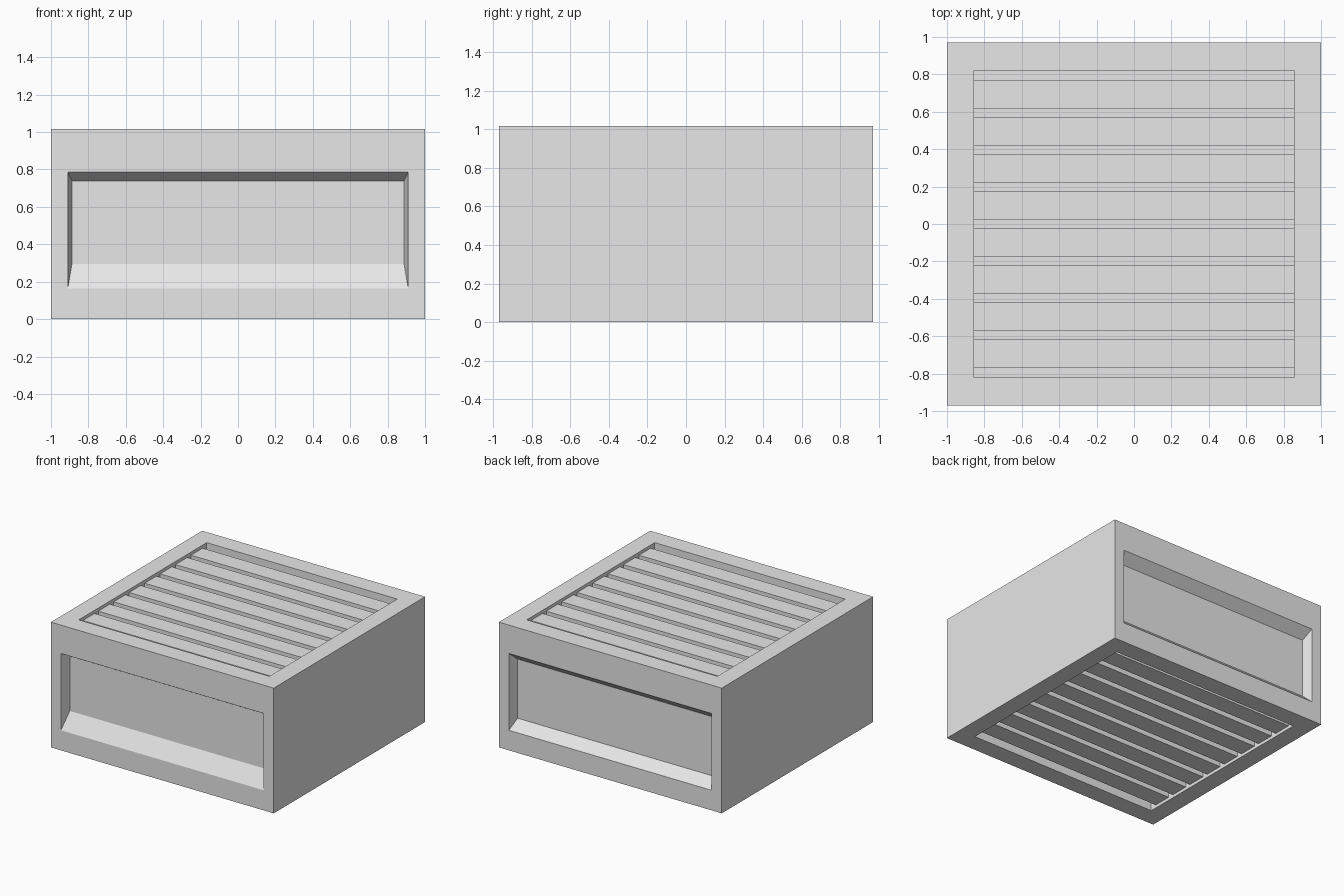
import bpy, bmesh
from mathutils import Vector

cube = bpy.data.objects.get("Cube")
if cube:
    bpy.data.objects.remove(cube, do_unlink=True)

W, D, H = 1.0, 0.97, 1.016           # half width, half depth, full height
OPEN_X, OPEN_Y = 0.855, 0.82         # grille opening, half sizes
POCKET, SET_IN = 0.10, 0.025         # grille floor depth, slat set-back
PITCH, SLAT_W, SLATS = 0.198, 0.15, 8

grey = bpy.data.materials.new("plain_grey")
grey.use_nodes = True
grey.diffuse_color = (0.8, 0.8, 0.8, 1)
grey.node_tree.nodes["Principled BSDF"].inputs["Base Color"].default_value = (0.8, 0.8, 0.8, 1)


def finish(name, bm):
    bmesh.ops.remove_doubles(bm, verts=bm.verts, dist=0.0001)
    bmesh.ops.recalc_face_normals(bm, faces=bm.faces)
    mesh = bpy.data.meshes.new(name)
    bm.to_mesh(mesh)
    bm.free()
    mesh.materials.append(grey)
    obj = bpy.data.objects.new(name, mesh)
    bpy.context.collection.objects.link(obj)
    return obj


def rect(half, low, high):
    return [(-half, low), (half, low), (half, high), (-half, high)]


def recessed_side(bm, place, rings):
    """Join nested rectangles, each (corners, depth), and close the last one."""
    loops = [[bm.verts.new(place(u, v, d)) for u, v in corners] for corners, d in rings]
    for a, b in zip(loops, loops[1:]):
        for i in range(4):
            j = (i + 1) % 4
            bm.faces.new((a[i], a[j], b[j], b[i]))
    bm.faces.new(loops[-1])


# Casing: hand recesses front and back, grille pockets top and bottom
bm = bmesh.new()
wall, opening = rect(W, 0, H), rect(0.91, 0.163, 0.786)
recessed_side(bm, lambda u, v, d: Vector((u, -D + d, v)),
              [(wall, 0), (opening, 0), (rect(0.888, 0.294, 0.738), 0.083)])
recessed_side(bm, lambda u, v, d: Vector((u, D - d, v)),
              [(wall, 0), (opening, 0), (rect(0.888, 0.236, 0.716), 0.08)])
lid, hole = rect(W, -D, D), rect(OPEN_X, -OPEN_Y, OPEN_Y)
for place in (lambda u, v, d: Vector((u, v, H - d)), lambda u, v, d: Vector((u, v, d))):
    recessed_side(bm, place, [(lid, 0), (hole, 0), (hole, POCKET)])
for x in (-W, W):
    bm.faces.new([bm.verts.new((x, y, z)) for y, z in rect(D, 0, H)])
finish("casing", bm)


# Grille slats, one set per pocket
def slats(name, z_mid, thickness):
    bm = bmesh.new()
    for i in range(SLATS):
        y = (i - (SLATS - 1) / 2) * PITCH
        new = bmesh.ops.create_cube(bm, size=1)["verts"]
        bmesh.ops.scale(bm, vec=(2 * OPEN_X, SLAT_W, thickness), verts=new)
        bmesh.ops.translate(bm, vec=(0, y, z_mid), verts=new)
    return finish(name, bm)


thick = POCKET - SET_IN
slats("top_slats", H - SET_IN - thick / 2, thick)
slats("bottom_slats", SET_IN + thick / 2, thick)
